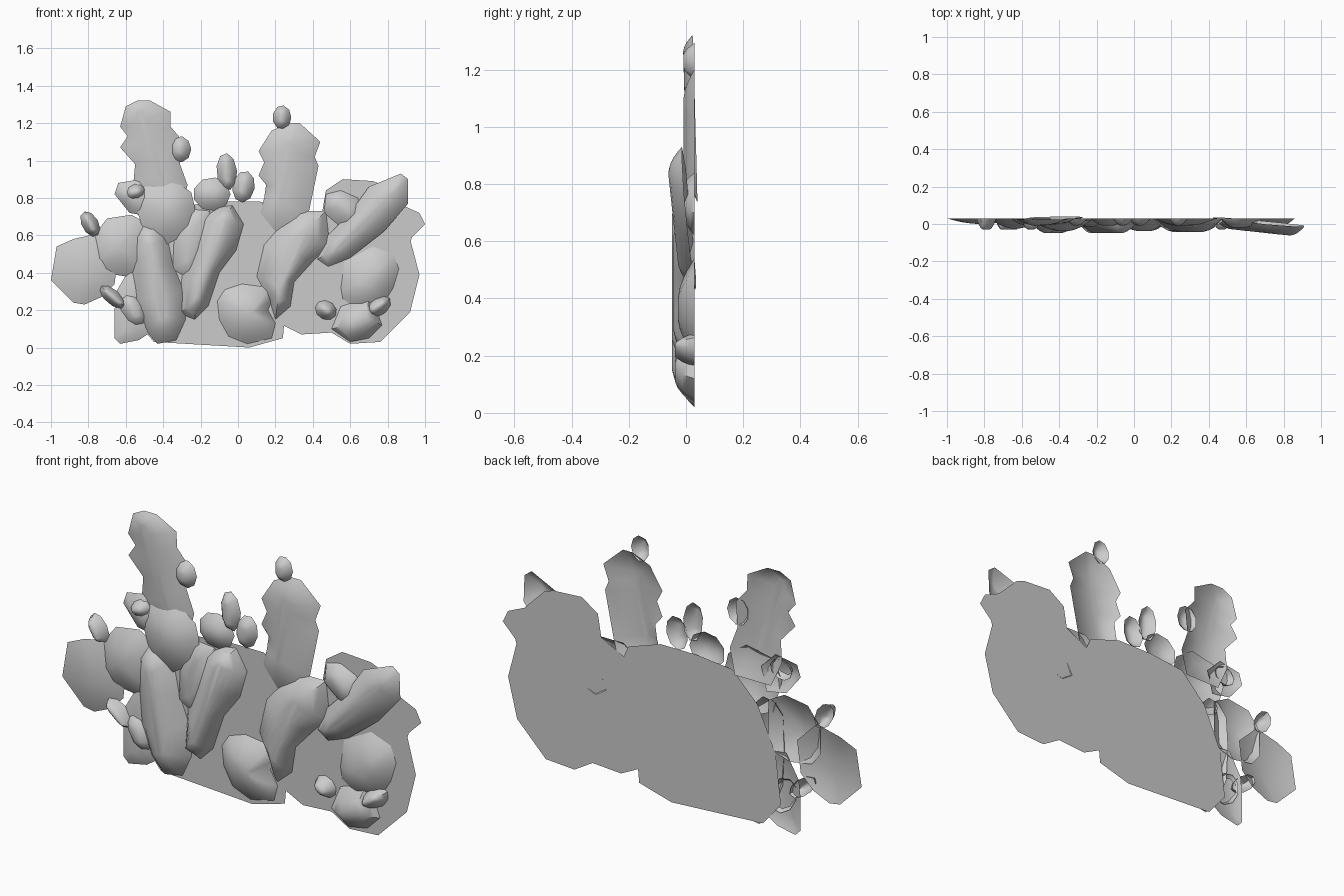
import bpy
import bmesh
import math
from mathutils import Vector

default_cube = bpy.data.objects.get("Cube")
if default_cube:
    bpy.data.objects.remove(default_cube, do_unlink=True)

# One plain grey for the whole clump
grey = bpy.data.materials.new("plain grey")
grey.use_nodes = True
grey.diffuse_color = (.6, .6, .6, 1)
grey.node_tree.nodes["Principled BSDF"].inputs["Base Color"].default_value = grey.diffuse_color

BACK = .03
RINGS = (1, .85, .62, .38, .15)


def finish(name, bm):
    """Turn a bmesh into a smooth shaded grey object."""
    mesh = bpy.data.meshes.new(name)
    bm.to_mesh(mesh)
    bm.free()
    mesh.materials.append(grey)
    obj = bpy.data.objects.new(name, mesh)
    bpy.context.collection.objects.link(obj)
    bpy.ops.object.select_all(action='DESELECT')
    obj.select_set(True)
    bpy.context.view_layer.objects.active = obj
    bpy.ops.object.shade_smooth_by_angle(angle=math.radians(50))
    return obj


def face_front(bm):
    """Make an open sheet face the front."""
    bm.normal_update()
    if sum(f.normal.y * f.calc_area() for f in bm.faces) > 0:
        bmesh.ops.reverse_faces(bm, faces=bm.faces[:])


def sheet(name, outline, y=BACK):
    """Flat cut-out sheet."""
    bm = bmesh.new()
    face = bm.faces.new([bm.verts.new((x, y, z)) for x, z in outline])
    bmesh.ops.triangulate(bm, faces=[face])
    face_front(bm)
    return finish(name, bm)


def pad(name, outline, depth=.06, edge=BACK, lean=0):
    """Open domed shell: rings shrink towards a spine along the long axis."""
    points = [Vector(p) for p in outline]
    centre = sum(points, Vector((0, 0))) / len(points)
    offsets = [p - centre for p in points]
    angle = math.atan2(sum(2 * o.x * o.y for o in offsets),
                       sum(o.x ** 2 - o.y ** 2 for o in offsets)) / 2
    axis = Vector((math.cos(angle), math.sin(angle)))
    if axis.y < 0:
        axis.negate()
    side = Vector((-axis.y, axis.x))
    length = max(abs(o.dot(axis)) for o in offsets)
    width = max(abs(o.dot(side)) for o in offsets)
    half = max(length - width, 0)

    bm = bmesh.new()
    rings = []
    for t in RINGS:
        ring = []
        for o in offsets:
            spine = axis * max(-half, min(half, o.dot(axis)))
            p = spine.lerp(o, t)
            y = edge - lean * p.dot(axis) / length - depth * (1 - t * t)
            ring.append(bm.verts.new((centre.x + p.x, y, centre.y + p.y)))
        rings.append(ring)
    count = len(points)
    for outer, inner in zip(rings, rings[1:]):
        for i in range(count):
            j = (i + 1) % count
            bm.faces.new((outer[i], outer[j], inner[j], inner[i]))
    bm.faces.new(rings[-1])
    bmesh.ops.remove_doubles(bm, verts=bm.verts[:], dist=.0005)
    face_front(bm)
    return finish(name, bm)


def bud(name, x, z, width, height, turn=0, depth=.04, edge=BACK, sides=9):
    """Small rounded pad, turned in degrees."""
    c, s = math.cos(math.radians(turn)), math.sin(math.radians(turn))
    outline = []
    for i in range(sides):
        a = math.tau * i / sides
        u, v = width * math.cos(a), height * math.sin(a)
        outline.append((x + u * c - v * s, z + u * s + v * c))
    return pad(name, outline, depth, edge)


# Flat backing sheets
sheet("backing_middle", [
    (-.45, .03), (.06, 0), (.24, .05), (.24, .3), (.4, .5), (.3, .72), (.12, .78),
    (-.08, .78), (-.28, .76), (-.42, .62), (-.52, .4), (-.55, .15)])
sheet("backing_right", [
    (.24, .12), (.34, .07), (.5, .08), (.6, .02), (.76, .03), (.92, .19), (.97, .39),
    (.92, .58), (1, .66), (.97, .72), (.88, .76), (.77, .87), (.72, .89), (.56, .9),
    (.47, .84), (.46, .73), (.3, .65), (.22, .4)])
pad("backing_corner", [
    (-.66, .05), (-.63, .02), (-.53, .04), (-.44, .1), (-.42, .4), (-.58, .42),
    (-.65, .3), (-.66, .2)], .02)

# Tall pads at the back
pad("tall_left_pad", [
    (-.5, .74), (-.56, .87), (-.55, .98), (-.63, 1.07), (-.59, 1.13), (-.63, 1.18),
    (-.6, 1.29), (-.54, 1.32), (-.47, 1.32), (-.36, 1.26), (-.36, 1.18), (-.3, 1.11),
    (-.31, .98), (-.27, .87), (-.3, .74)], .035, lean=.01)
pad("tall_middle_pad", [
    (.12, .72), (.14, .8), (.15, .87), (.11, .92), (.14, .99), (.11, 1.05), (.18, 1.16),
    (.28, 1.2), (.33, 1.2), (.44, 1.1), (.41, 1.02), (.43, .97), (.38, .73), (.36, .65),
    (.2, .62)], .04)

# Left group
pad("far_left_pad", [
    (-1, .36), (-.97, .54), (-.88, .58), (-.75, .61), (-.64, .5), (-.66, .34),
    (-.73, .27), (-.82, .23), (-.88, .24)], .03)
pad("left_pad", [
    (-.77, .6), (-.7, .69), (-.57, .71), (-.48, .66), (-.48, .42), (-.6, .38),
    (-.72, .4), (-.77, .46)], .055)
pad("left_shoulder_pad", [
    (-.66, .82), (-.64, .88), (-.52, .9), (-.44, .82), (-.47, .7), (-.58, .72),
    (-.62, .77)], .035)
pad("upper_left_pad", [
    (-.55, .77), (-.5, .87), (-.35, .9), (-.25, .83), (-.23, .75), (-.24, .63),
    (-.38, .55), (-.5, .6)], .06, edge=.02)
pad("front_left_column", [
    (-.57, .45), (-.56, .6), (-.51, .66), (-.45, .67), (-.38, .6), (-.35, .45),
    (-.29, .3), (-.28, .15), (-.33, .04), (-.43, .02), (-.5, .1), (-.56, .25)], .08)
pad("inner_left_pad", [
    (-.35, .42), (-.34, .62), (-.25, .74), (-.15, .73), (-.15, .5), (-.25, .36)], .045)
pad("leaning_left_column", [
    (-.3, .38), (-.24, .55), (-.19, .69), (-.1, .75), (-.03, .76), (.03, .66),
    (-.01, .52), (-.1, .4), (-.16, .22), (-.23, .15), (-.31, .18)], .08)

# Middle and right group
pad("bottom_middle_pad", [
    (-.1, .15), (-.11, .25), (-.07, .31), (.02, .34), (.17, .32), (.18, .25), (.16, .2),
    (.2, .13), (.18, .05), (.05, .02), (-.05, .06)], .07)
pad("right_column", [
    (.1, .38), (.14, .55), (.22, .64), (.33, .73), (.47, .73), (.49, .55), (.4, .46),
    (.3, .35), (.28, .22), (.2, .15), (.17, .25)], .075)
pad("right_diagonal_pad", [
    (.42, .47), (.48, .6), (.6, .72), (.7, .86), (.87, .93), (.91, .9), (.91, .77),
    (.78, .62), (.6, .48), (.48, .43)], .055, edge=.01, lean=.025)
pad("right_back_pad", [
    (.46, .72), (.47, .82), (.55, .84), (.64, .8), (.68, .7), (.58, .62)], .05)
pad("right_lower_pad", [
    (.55, .32), (.57, .46), (.72, .54), (.83, .5), (.86, .42), (.83, .32), (.78, .24),
    (.65, .2), (.56, .26)], .06)
pad("right_bottom_pad", [
    (.5, .1), (.55, .22), (.7, .27), (.74, .2), (.77, .12), (.7, .05), (.6, .03)], .07)

# Buds
bud("tall_left_bud", -.31, 1.06, .06, .07)
bud("tall_middle_bud", .235, 1.23, .05, .065)
bud("left_shoulder_bud", -.55, .83, .06, .05, 15, .06)
bud("far_left_bud", -.79, .66, .045, .075, 30, .06)
bud("lower_left_bud", -.67, .27, .04, .09, 50, .06)
bud("lower_left_pad", -.56, .2, .07, .1, 30, .05)
bud("centre_bud", -.06, .94, .055, .1, 5)
bud("centre_right_bud", .03, .86, .06, .085, -10)
bud("centre_left_pad", -.14, .82, .1, .09)
bud("right_bottom_left_bud", .47, .2, .06, .05, -30, .06)
bud("right_bottom_right_bud", .75, .22, .075, .05, 35, .07)
